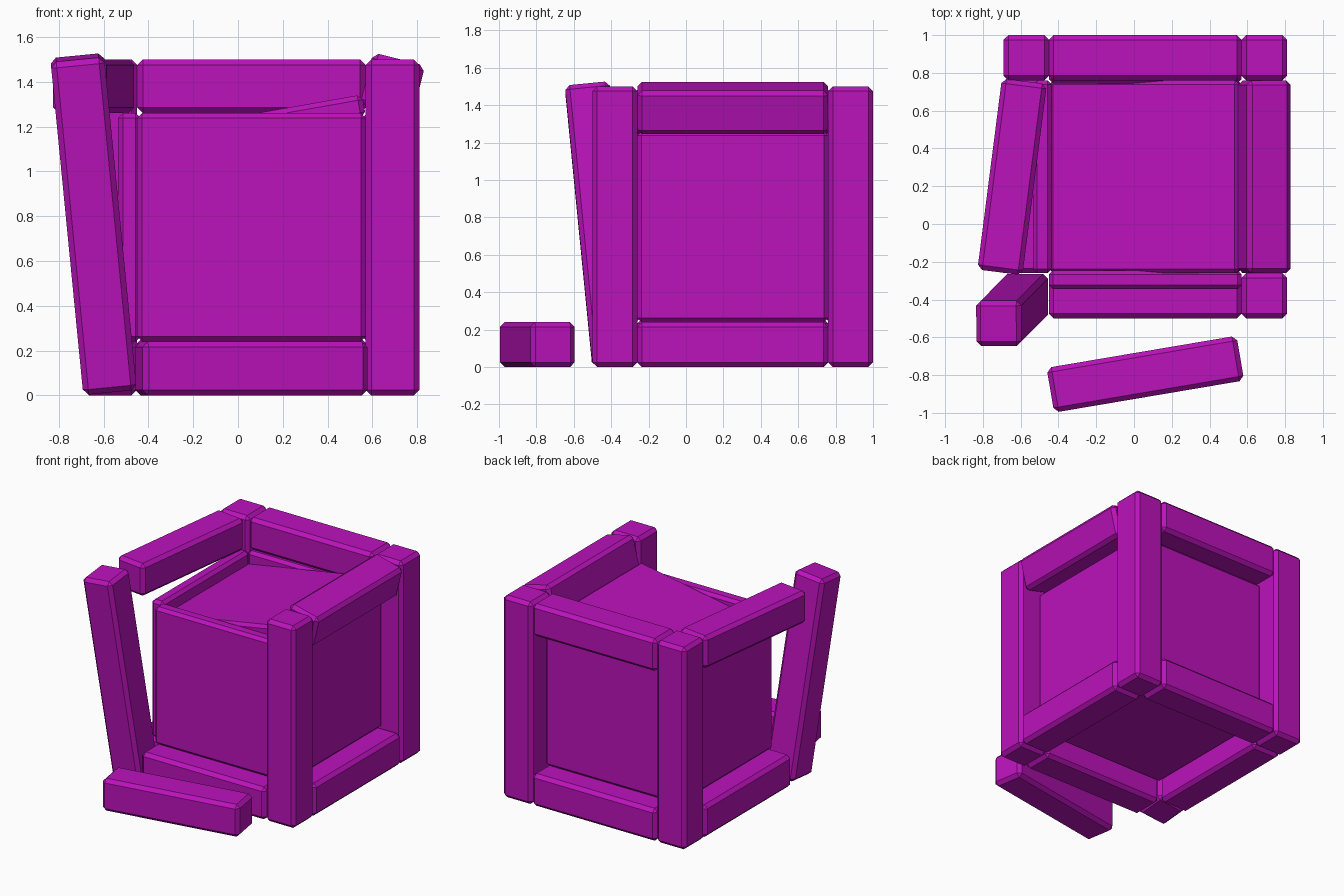
import bpy
import bmesh
from math import radians
from mathutils import Matrix

if "Cube" in bpy.data.objects:
    bpy.data.objects.remove(bpy.data.objects["Cube"])

paint = bpy.data.materials.new("magenta")
paint.diffuse_color = (0.5, 0.006, 0.5, 1)
paint.use_nodes = True
paint.node_tree.nodes["Principled BSDF"].inputs["Base Color"].default_value = paint.diffuse_color

CX, CY, CZ = 0.06, 0.25, 0.75   # crate centre
T, L = 0.24, 1.02               # beam thickness, span between posts
E = 0.63                        # centre of crate to centre of beams
P, PT = 0.545, 0.10             # centre of crate to panel centres, panel thickness


def block(name, size, loc, rot=(0, 0, 0), bevel=0.025):
    """Box with flat chamfered edges."""
    bm = bmesh.new()
    bmesh.ops.create_cube(bm, size=1, matrix=Matrix.Diagonal((*size, 1)))
    bmesh.ops.bevel(bm, geom=bm.edges[:], offset=bevel, segments=1,
                    profile=0.5, affect='EDGES')
    mesh = bpy.data.meshes.new(name)
    bm.to_mesh(mesh)
    bm.free()
    mesh.materials.append(paint)
    ob = bpy.data.objects.new(name, mesh)
    ob.location = loc
    ob.rotation_euler = [radians(a) for a in rot]
    bpy.context.collection.objects.link(ob)
    return ob


# upright corner posts
for name, sx, sy in (("front_right_post", 1, -1), ("back_right_post", 1, 1),
                     ("back_left_post", -1, 1)):
    block(name, (T, T, 1.5), (CX + sx * E, CY + sy * E, CZ))

# loose front left post leaning outwards
block("leaning_post", (T, T, 1.5), (-0.645, -0.455, 0.765), (5.6, -5.6, 0))

# bottom beams
for name, s in (("front", -1), ("back", 1)):
    block(name + "_bottom_beam", (L, T, T), (CX, CY + s * E, T / 2))
for name, s in (("left", -1), ("right", 1)):
    block(name + "_bottom_beam", (T, L, T), (CX + s * E, CY, T / 2))

# top beams: one intact, one rolled, one swung out, one fallen to the ground
block("back_top_beam", (L, T, T), (CX, CY + E, CZ + E))
block("right_top_beam", (T, L, T), (CX + E, CY, 1.385), (0, 14, 0))
block("left_top_beam", (T, L, T), (-0.645, 0.25, CZ + E), (0, 0, -7.3))
block("fallen_beam", (L, T, T), (0.06, -0.795, T / 2), (0, 0, 9.6))

# recessed wall and floor panels
for name, s in (("front", -1), ("back", 1)):
    block(name + "_panel", (L, PT, L), (CX, CY + s * P, CZ), bevel=0.022)
for name, s in (("left", -1), ("right", 1)):
    block(name + "_panel", (PT, L, L), (CX + s * P, CY, CZ), bevel=0.022)
block("floor_panel", (L, L, PT), (CX, CY, CZ - P), bevel=0.022)

# lid sunk into the crate on the left
block("lid_panel", (L, L, PT), (CX, CY, 1.205), (0, -10, 0), bevel=0.022)
